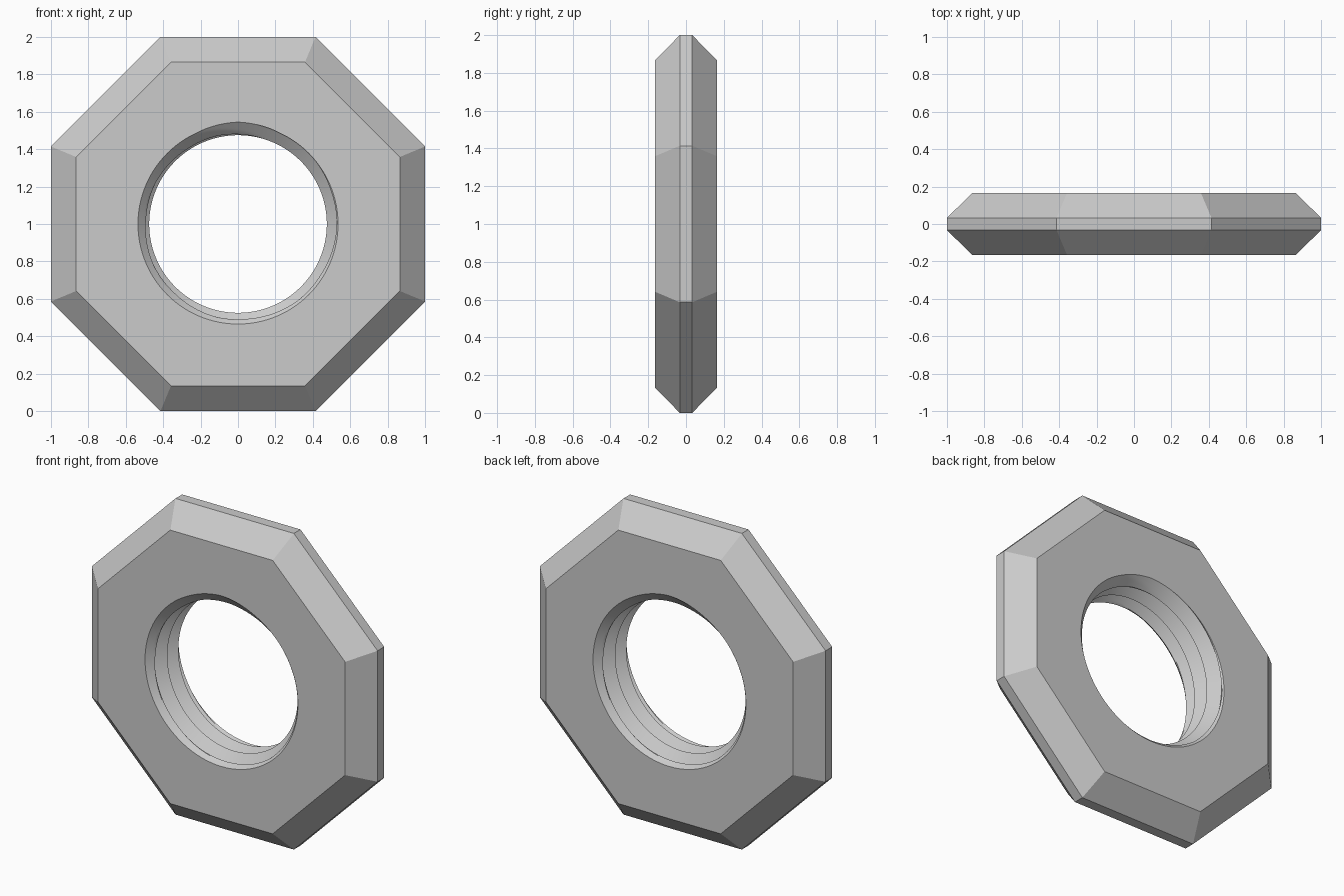
import bpy, bmesh, math

cube = bpy.data.objects.get("Cube")
if cube:
    bpy.data.objects.remove(cube)

HALF = 0.165         # half thickness
PITCH = 0.11         # thread pitch
MINOR, DEPTH = 0.475, 0.07
RIM = 0.535          # countersink radius at each face
SEGS, STEPS = 96, 16  # columns per turn, rows per pitch

steel = bpy.data.materials.new("grey_steel")
steel.use_nodes = True
steel.diffuse_color = (0.6, 0.6, 0.6, 1)
steel.node_tree.nodes["Principled BSDF"].inputs["Base Color"].default_value = (0.6, 0.6, 0.6, 1)


def bore_radius(y, turn):
    """V-thread radius, opened up by a countersink near both faces."""
    phase = (y / PITCH - turn) % 1
    thread = MINOR + DEPTH * 2 * min(phase, 1 - phase)
    return max(thread, RIM - (HALF - abs(y)))


def loop_edges(bm, verts):
    return [bm.edges.get((v, w)) or bm.edges.new((v, w))
            for v, w in zip(verts, verts[1:] + verts[:1])]


def octagon(bm, apothem, y):
    r = apothem / math.cos(math.pi / 8)
    angles = [math.pi * (2 * i + 1) / 8 for i in range(8)]
    return [bm.verts.new((r * math.sin(a), y, 1 + r * math.cos(a))) for a in angles]


bm = bmesh.new()

# Threaded bore: rows follow the helix and are clamped to the faces
columns = []
for i in range(SEGS + 1):
    turn = i / SEGS
    a = 2 * math.pi * turn
    column = []
    for k in range(-5 * STEPS // 2, 3 * STEPS // 2 + 1):
        y = max(-HALF, min(HALF, PITCH * (turn + k / STEPS)))
        r = bore_radius(y, turn)
        column.append(bm.verts.new((r * math.sin(a), y, 1 + r * math.cos(a))))
    columns.append(column)
for c, d in zip(columns, columns[1:]):
    for j in range(len(c) - 1):
        bm.faces.new((c[j], c[j + 1], d[j + 1], d[j]))
bmesh.ops.remove_doubles(bm, verts=bm.verts[:], dist=0.0002)
bmesh.ops.dissolve_degenerate(bm, edges=bm.edges[:], dist=0.0002)
rims = [e for e in bm.edges if e.is_boundary]

# Octagonal outside with chamfered edges
rings = [octagon(bm, ap, y) for ap, y in
         ((0.865, -HALF), (1, -0.033), (1, 0.033), (0.865, HALF))]
for p, q in zip(rings, rings[1:]):
    for i in range(8):
        n = (i + 1) % 8
        bm.faces.new((p[i], p[n], q[n], q[i]))

# Flat faces between the octagon and the bore
for side, ring in ((-1, rings[0]), (1, rings[-1])):
    rim = [e for e in rims if e.verts[0].co.y * side > 0]
    bmesh.ops.triangle_fill(bm, edges=rim + loop_edges(bm, ring),
                            use_beauty=True, normal=(0, side, 0))
bmesh.ops.recalc_face_normals(bm, faces=bm.faces[:])

mesh = bpy.data.meshes.new("octagonal_nut")
bm.to_mesh(mesh)
bm.free()
mesh.materials.append(steel)
nut = bpy.data.objects.new("octagonal_nut", mesh)
bpy.context.collection.objects.link(nut)
bpy.ops.object.select_all(action="DESELECT")
nut.select_set(True)
bpy.context.view_layer.objects.active = nut
bpy.ops.object.shade_smooth_by_angle(angle=math.radians(25))
